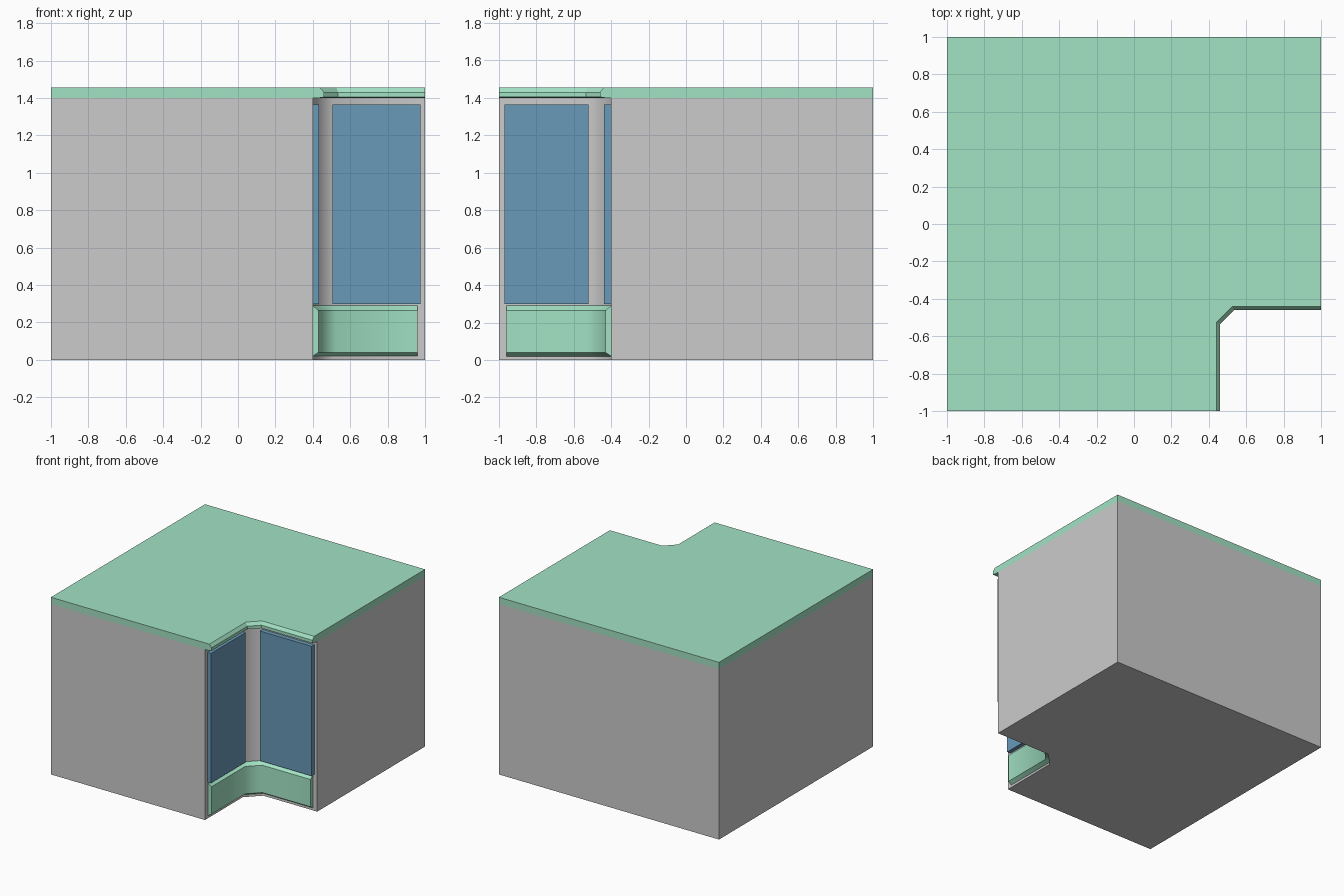
import bpy, bmesh
from math import radians

if "Cube" in bpy.data.objects:
    bpy.data.objects.remove(bpy.data.objects["Cube"])


def material(name, color):
    m = bpy.data.materials.new(name)
    m.diffuse_color = (*color, 1)
    m.use_nodes = True
    m.node_tree.nodes["Principled BSDF"].inputs["Base Color"].default_value = m.diffuse_color
    return m


GREEN = material("green_trim", (0.36, 0.76, 0.55))
BLUE = material("blue_glass", (0.14, 0.32, 0.48))


def notch(o, end=1.0):
    """Plan line of the inner corner with its chamfer, offset o outward from the wall."""
    c = 0.41 * o
    return [(0.4 + o, -end), (0.4 + o, -0.51 - c),
            (0.51 + c, -0.4 - o), (end, -0.4 - o)]


def block(o):
    """Full square plan with the notched corner."""
    return notch(o) + [(1, 1), (-1, 1), (-1, -1)]


def finish(bm, name, mat=None, angle=50):
    bmesh.ops.recalc_face_normals(bm, faces=bm.faces)
    me = bpy.data.meshes.new(name)
    bm.to_mesh(me)
    bm.free()
    ob = bpy.data.objects.new(name, me)
    bpy.context.collection.objects.link(ob)
    if mat:
        me.materials.append(mat)
    bpy.ops.object.select_all(action='DESELECT')
    ob.select_set(True)
    bpy.context.view_layer.objects.active = ob
    bpy.ops.object.shade_smooth_by_angle(angle=radians(angle))
    return ob


def stack(name, layers, mat=None, angle=50):
    """Loft the building plan through (offset, z) layers and cap both ends."""
    bm = bmesh.new()
    rings = [[bm.verts.new((x, y, z)) for x, y in block(o)] for o, z in layers]
    n = len(rings[0])
    for a, b in zip(rings, rings[1:]):
        for i in range(n):
            j = (i + 1) % n
            bm.faces.new((a[i], a[j], b[j], b[i]))
    bm.faces.new(rings[0])
    bm.faces.new(rings[-1])
    return finish(bm, name, mat, angle)


def trim(name, profile, end, mat):
    """Sweep a closed (offset, z) profile along the inner corner."""
    bm = bmesh.new()
    rows = [[bm.verts.new((x, y, z)) for x, y in notch(o, end)] for o, z in profile]
    n = len(rows)
    for k in range(n):
        a, b = rows[k], rows[(k + 1) % n]
        for i in range(3):
            bm.faces.new((a[i], a[i + 1], b[i + 1], b[i]))
    for e in (0, -1):
        bm.faces.new([r[e] for r in rows])
    return finish(bm, name, mat, 50)


def box(name, lo, hi, mat):
    bm = bmesh.new()
    bmesh.ops.create_cube(bm, size=1)
    for v in bm.verts:
        v.co = [(l + h) / 2 + c * (h - l) for l, h, c in zip(lo, hi, v.co)]
    return finish(bm, name, mat, 30)


# Main walls
stack("walls", [(0, 0), (0, 1.40)])

# Roof slab with bevelled cornice over the inner corner
stack("roof", [(0.03, 1.40), (0.06, 1.405), (0.06, 1.43), (0.04, 1.455)], GREEN, 30)

# Low panel under the windows, bevelled top and bottom
trim("base_panel", [(0, 0.02), (0.03, 0.04), (0.03, 0.265), (0, 0.29)], 0.96, GREEN)

# Tall windows on both inner faces
box("side_window", (0.39, -0.97, 0.30), (0.433, -0.52, 1.365), BLUE)
box("front_window", (0.505, -0.437, 0.30), (0.975, -0.39, 1.365), BLUE)
